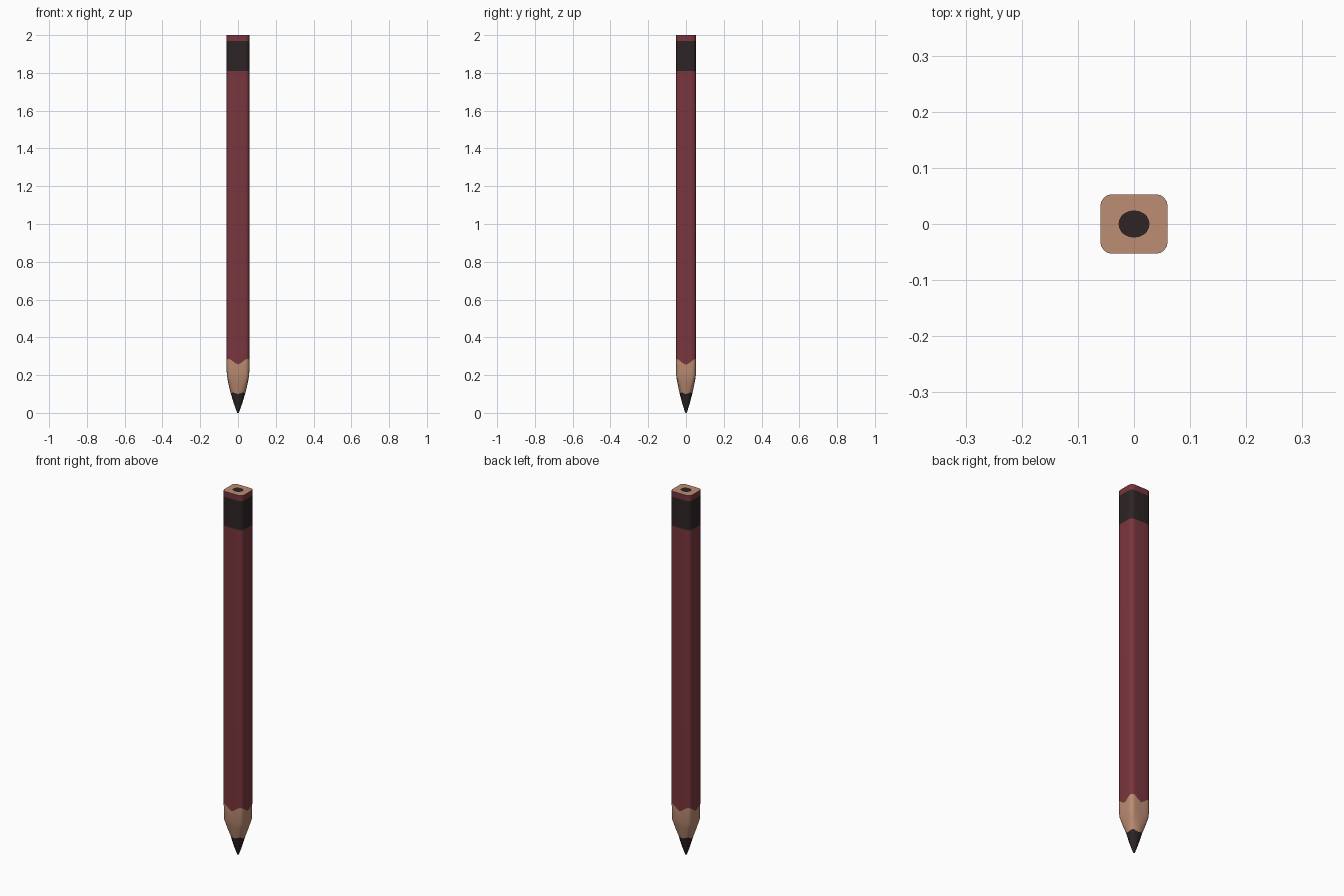
import bpy, bmesh, math

if "Cube" in bpy.data.objects:
    bpy.data.objects.remove(bpy.data.objects["Cube"])

HX, HY, R = 0.06, 0.053, 0.021


def material(name, srgb):
    m = bpy.data.materials.new(name)
    lin = [((c / 255 + 0.055) / 1.055) ** 2.4 for c in srgb]
    m.diffuse_color = (*lin, 1)
    m.use_nodes = True
    m.node_tree.nodes["Principled BSDF"].inputs["Base Color"].default_value = m.diffuse_color
    return m


MATS = [material("dark graphite", (45, 36, 37)),
        material("bare wood", (188, 141, 115)),
        material("maroon paint", (121, 54, 61))]
LEAD, WOOD, PAINT = 0, 1, 2


def section():
    """Rounded rectangle with extra points along each flat side."""
    corners = []
    for k, (sx, sy) in enumerate([(1, 1), (-1, 1), (-1, -1), (1, -1)]):
        arc = []
        for i in range(5):
            a = math.pi / 2 * (k + i / 4)
            arc.append((sx * (HX - R) + R * math.cos(a), sy * (HY - R) + R * math.sin(a)))
        corners.append(arc)
    pts = []
    for k in range(4):
        p, q = corners[k][-1], corners[(k + 1) % 4][0]
        pts += corners[k]
        pts += [(p[0] + (q[0] - p[0]) * t / 4, p[1] + (q[1] - p[1]) * t / 4) for t in (1, 2, 3)]
    return pts


SEC = section()


def ring(bm, z, scale, roundness=0.0, wave=0.0):
    """One cross-section; wave lifts the corners for the sharpened edge."""
    verts = []
    for x, y in SEC:
        a = math.atan2(y, x)
        px = x + (HX * math.cos(a) - x) * roundness
        py = y + (HY * math.sin(a) - y) * roundness
        lift = wave * (1 - math.cos(4 * a)) / 2
        verts.append(bm.verts.new((px * scale, py * scale, z + lift)))
    return verts


# rows: height, scale, roundness, corner lift, colour of the strip above
ROWS = [
    (0.000, 0.07, 1.0, 0, LEAD),
    (0.015, 0.17, 1.0, 0, LEAD),
    (0.050, 0.37, 0.9, 0, LEAD),
    (0.100, 0.625, 0.7, 0.008, WOOD),
    (0.140, 0.79, 0.5, 0, WOOD),
    (0.170, 0.90, 0.25, 0, WOOD),
    (0.200, 0.99, 0.0, 0, WOOD),
    (0.255, 1.00, 0.0, 0.030, PAINT),
    (1.810, 1.00, 0.0, 0, LEAD),
    (1.970, 1.00, 0.0, 0, PAINT),
    (2.000, 1.00, 0.0, 0, WOOD),
    (2.000, 0.46, 1.0, 0, LEAD),
]

# pencil body: lead tip, sharpened wood, painted barrel, band and flat end
bm = bmesh.new()
rings = [ring(bm, *row[:4]) for row in ROWS]
n = len(SEC)
for i in range(len(rings) - 1):
    for j in range(n):
        k = (j + 1) % n
        f = bm.faces.new((rings[i][j], rings[i][k], rings[i + 1][k], rings[i + 1][j]))
        f.material_index = ROWS[i][4]
bm.faces.new(rings[0][::-1]).material_index = LEAD
bm.faces.new(rings[-1]).material_index = LEAD
bmesh.ops.recalc_face_normals(bm, faces=bm.faces)

mesh = bpy.data.meshes.new("pencil")
bm.to_mesh(mesh)
bm.free()
for m in MATS:
    mesh.materials.append(m)
pencil = bpy.data.objects.new("pencil", mesh)
bpy.context.collection.objects.link(pencil)
bpy.context.view_layer.objects.active = pencil
pencil.select_set(True)
bpy.ops.object.shade_smooth_by_angle(angle=math.radians(35))
